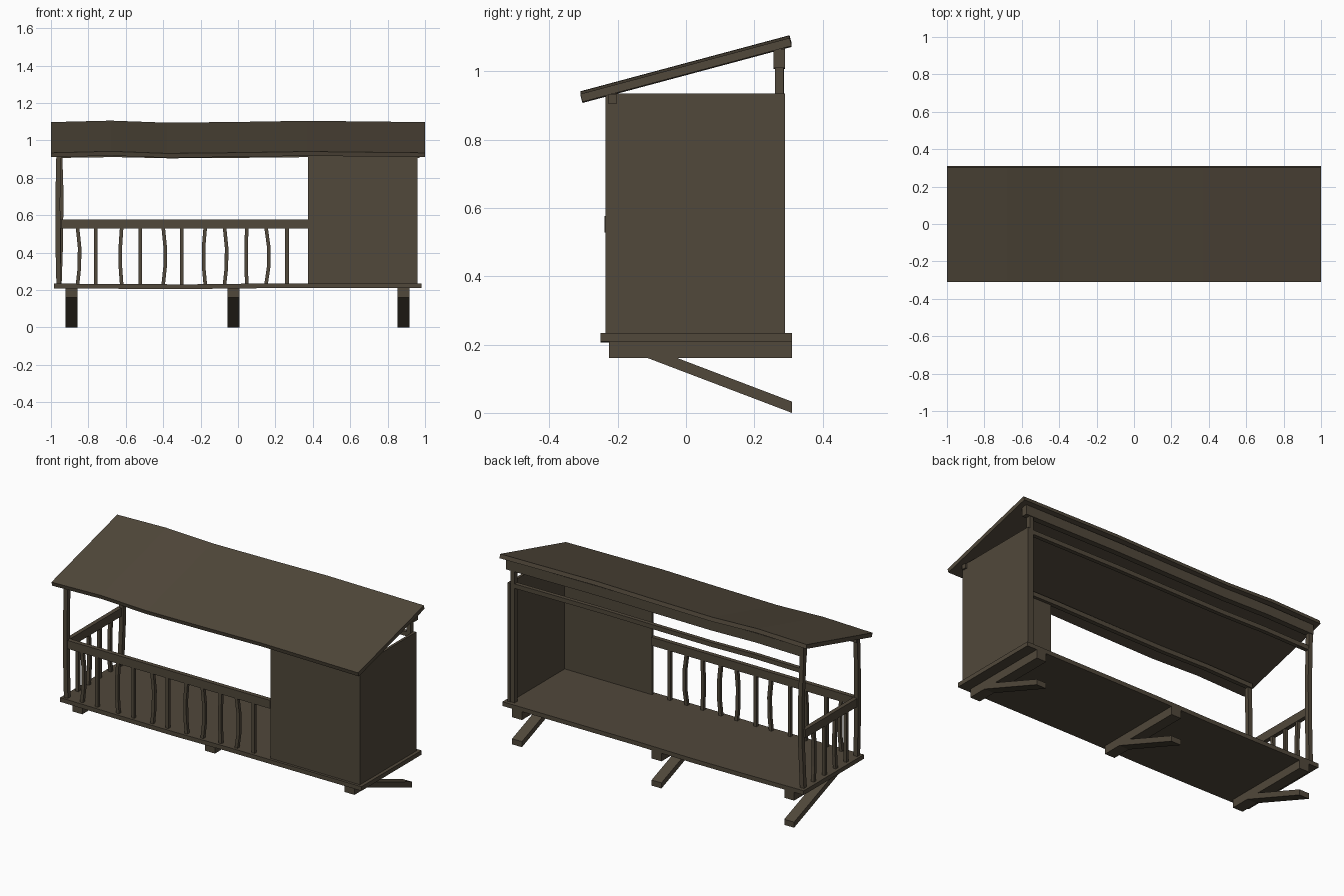
import bpy, bmesh
from mathutils import Vector

if "Cube" in bpy.data.objects:
    bpy.data.objects.remove(bpy.data.objects["Cube"])

wood = bpy.data.materials.new("dark_brown_wood")
wood.diffuse_color = (0.082, 0.065, 0.043, 1)
wood.use_nodes = True
wood.node_tree.nodes["Principled BSDF"].inputs["Base Color"].default_value = wood.diffuse_color
X, Y, Z = Vector((1, 0, 0)), Vector((0, 1, 0)), Vector((0, 0, 1))


def bar(name, pts, u, v, a, b):
    """Sweep an a-by-b rectangle (along directions u, v) through the points."""
    bm = bmesh.new()
    rings = []
    for p in pts:
        p = Vector(p)
        rings.append([bm.verts.new(p + u * a / 2 * s + v * b / 2 * t)
                      for s, t in ((-1, -1), (1, -1), (1, 1), (-1, 1))])
    for r, q in zip(rings, rings[1:]):
        for i in range(4):
            j = (i + 1) % 4
            bm.faces.new((r[i], r[j], q[j], q[i]))
    bm.faces.new(rings[0])
    bm.faces.new(rings[-1])
    bmesh.ops.recalc_face_normals(bm, faces=bm.faces)
    me = bpy.data.meshes.new(name)
    bm.to_mesh(me)
    bm.free()
    me.materials.append(wood)
    ob = bpy.data.objects.new(name, me)
    bpy.context.collection.objects.link(ob)
    return ob


def box(name, x0, x1, y0, y1, z0, z1):
    cy, cz = (y0 + y1) / 2, (z0 + z1) / 2
    return bar(name, [(x0, cy, cz), (x1, cy, cz)], Y, Z, y1 - y0, z1 - z0)


def upright(name, x, y, z0, z1, w, bx=0.0, by=0.0):
    """Vertical stick, bowed in the middle by bx, by."""
    pts = []
    for t in (0, 0.3, 0.65, 1):
        k = 4 * t * (1 - t)
        pts.append((x + bx * k, y + by * k, z0 + (z1 - z0) * t))
    return bar(name, pts, X, Y, w, w)


# Sagging roof slab, tilted up toward the back
along = Vector((0, 1, 0.268)).normalized()
normal = X.cross(along)
wave = [(-1, 0), (-0.68, 0.008), (-0.38, -0.003), (0, 0.001), (0.37, 0.007), (1, 0)]
bar("roof", [(x, 0, 1.004 + d) for x, d in wave], along, normal, 0.634, 0.024)

# Floor with a slight sag
sag = [(-0.985, 0), (-0.6, -0.003), (-0.25, -0.004), (0.1, 0), (0.98, 0)]
bar("floor", [(x, 0.03, 0.222 + d) for x, d in sag], Y, Z, 0.56, 0.025)

# Support beams and diagonal braces
for x in (-0.89, -0.025, 0.885):
    box("support_beam", x - 0.032, x + 0.032, -0.225, 0.31, 0.16, 0.215)
    bar("support_brace", [(x, 0.31, 0.0165), (x, -0.12, 0.18)], X, Z, 0.064, 0.033)

# Closed end: front and side panels
box("front_panel", 0.375, 0.96, -0.235, -0.22, 0.232, 0.935)
box("side_panel", 0.945, 0.96, -0.235, 0.29, 0.232, 0.935)

# Posts
upright("front_post", -0.958, -0.222, 0.23, 0.935, 0.026, -0.006)
upright("back_left_post", -0.956, 0.273, 0.23, 1.03, 0.026, 0.010, 0.004)
upright("back_right_post", 0.931, 0.273, 0.23, 1.03, 0.026)

# Beams under the roof
bar("back_top_beam", [(x * 0.97, 0.273, 1.037 + d * 0.6) for x, d in wave], Y, Z, 0.034, 0.056)
bar("back_lower_rail", [(x * 0.95, 0.273, 0.922 + d * 0.5) for x, d in wave], Y, Z, 0.024, 0.026)
bar("front_top_beam", [(x * 0.97, -0.215, 0.919 + d * 0.6) for x, d in wave], Y, Z, 0.026, 0.026)

# Railings
box("front_rail", -0.945, 0.376, -0.238, -0.212, 0.528, 0.577)
box("side_rail", -0.97, -0.945, -0.222, 0.273, 0.528, 0.577)

# Balusters, some of them bowed
for x, b in ((-0.858, 0.012), (-0.76, 0), (-0.622, -0.008), (-0.523, 0), (-0.4, 0.012),
             (-0.3, 0), (-0.175, -0.010), (-0.072, 0.012), (0.047, -0.004),
             (0.15, 0.016), (0.262, 0)):
    upright("front_baluster", x, -0.224, 0.23, 0.535, 0.019, b)
for y, b in ((-0.125, 0), (-0.025, 0.008), (0.078, 0), (0.18, -0.008)):
    upright("side_baluster", -0.957, y, 0.23, 0.535, 0.019, 0, b)
